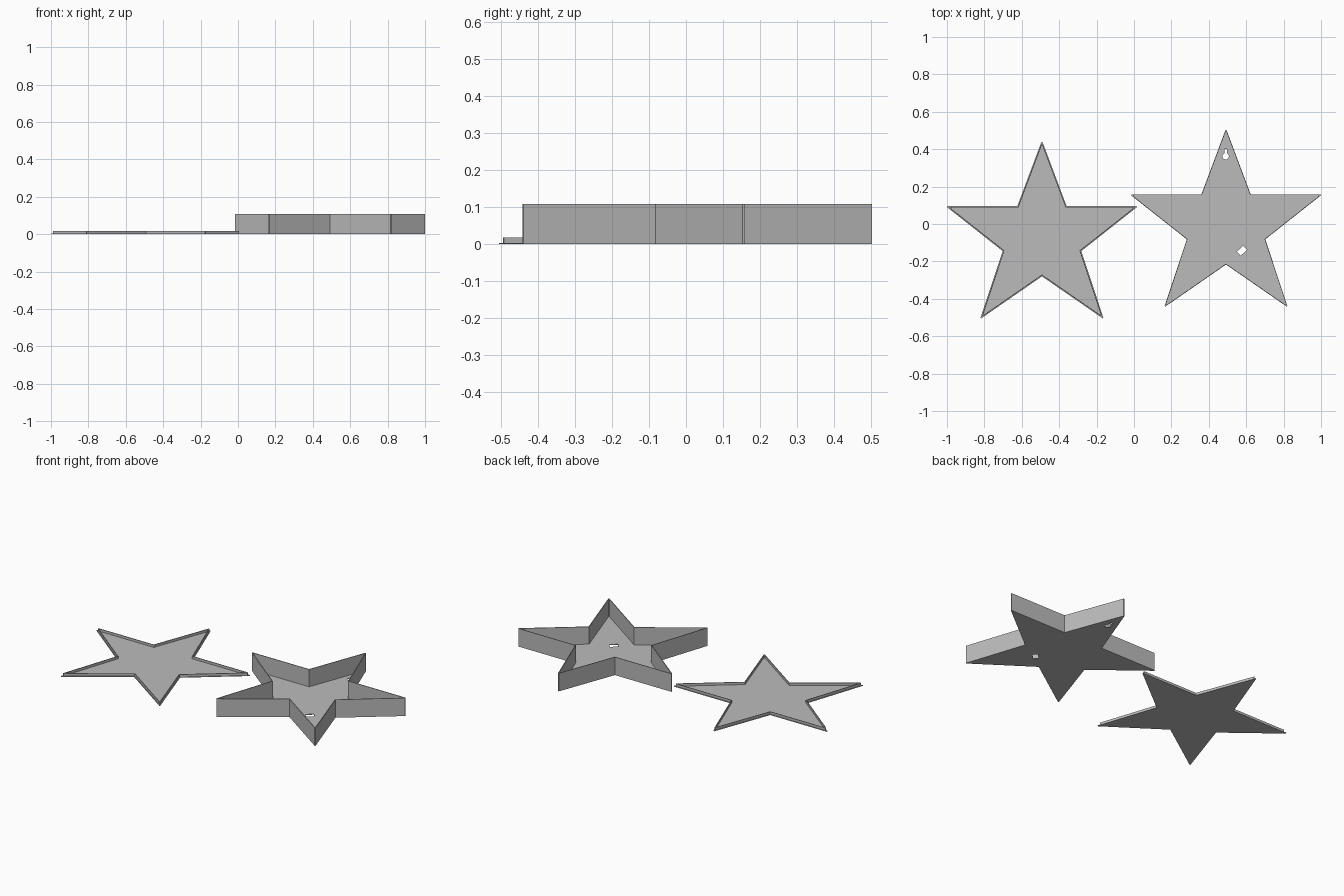
import bpy, bmesh, math
from mathutils import Vector

if "Cube" in bpy.data.objects:
    bpy.data.objects.remove(bpy.data.objects["Cube"])

grey = bpy.data.materials.new("plain grey")
grey.diffuse_color = (0.5, 0.5, 0.5, 1)
grey.use_nodes = True
grey.node_tree.nodes["Principled BSDF"].inputs["Base Color"].default_value = grey.diffuse_color

# Right half of the sharp star, measured from its axis; the rest is mirrored
HALF = [(0, 0.510), (0.132, 0.158), (0.514, 0.158), (0.210, -0.082),
        (0.331, -0.446), (0, -0.217)]
STAR = HALF + [(-x, y) for x, y in HALF[-2:0:-1]]


def star_outline(inset):
    """Star moved inward by a wall distance, with slightly blunted tips."""
    pts = [Vector(p) for p in STAR]
    n, moved = len(pts), []
    for i, p in enumerate(pts):
        a = (p - pts[i - 1]).normalized()
        b = (pts[(i + 1) % n] - p).normalized()
        na, nb = Vector((a.y, -a.x)), Vector((b.y, -b.x))
        moved.append(p + (na + nb) * inset / (1 + na.dot(nb)))
    out = []
    for i, p in enumerate(moved):
        if i % 2 == 0 and i != 5:
            for q in (moved[i - 1], moved[(i + 1) % n]):
                out.append(p + (q - p).normalized() * 0.008)
        else:
            out.append(p)
    return out


def mesh_object(name, bm):
    bmesh.ops.recalc_face_normals(bm, faces=bm.faces)
    me = bpy.data.meshes.new(name)
    bm.to_mesh(me)
    bm.free()
    me.materials.append(grey)
    ob = bpy.data.objects.new(name, me)
    bpy.context.collection.objects.link(ob)
    return ob


def loft(name, rings, x, y):
    """Close a stack of equal-count rings, each (outline, height), into a solid."""
    bm = bmesh.new()
    loops = [[bm.verts.new((p[0] + x, p[1] + y, z)) for p in pts] for pts, z in rings]
    n = len(loops[0])
    for lo, hi in zip(loops, loops[1:]):
        for i in range(n):
            j = (i + 1) % n
            bm.faces.new((lo[i], lo[j], hi[j], hi[i]))
    bm.faces.new(loops[0])
    bm.faces.new(loops[-1])
    return mesh_object(name, bm)


def star_solid(name, profile, x, y):
    return loft(name, [(star_outline(d), z) for d, z in profile], x, y)


# Open star tray with thin walls
tray = star_solid("star_tray", [(0, 0), (0, 0.108), (0.004, 0.108), (0.004, 0.004)],
                  0.492, 0.0)

# Shallow star lid with an inset lip
star_solid("star_lid", [(0, 0), (0, 0.003), (0.004, 0.003), (0.004, 0.018),
                        (0.008, 0.018), (0.008, 0.003)], -0.492, -0.063)

# Keyhole for hanging: round opening with a narrow slot above
keyhole = [(0.017 * math.cos(t), 0.017 * math.sin(t))
           for t in (math.radians(115 + 310 * k / 16) for k in range(17))]
keyhole += [(0.007, 0.038), (-0.007, 0.038)]

# Turned rectangular cable slot
c = math.cos(math.radians(42))
s = math.sin(math.radians(42))
slot = [(u * c - v * s, u * s + v * c)
        for u, v in ((-0.023, -0.015), (0.023, -0.015), (0.023, 0.015), (-0.023, 0.015))]

# Cut both openings through the tray floor
for name, shape, x, y in (("keyhole_cutter", keyhole, 0.49, 0.362),
                          ("slot_cutter", slot, 0.577, -0.143)):
    cutter = loft(name, [(shape, -0.02), (shape, 0.03)], x, y)
    cutter.hide_render = True
    mod = tray.modifiers.new(name, 'BOOLEAN')
    mod.operation = 'DIFFERENCE'
    mod.solver = 'EXACT'
    mod.object = cutter
    bpy.context.view_layer.objects.active = tray
    bpy.ops.object.modifier_apply(modifier=mod.name)
    bpy.data.objects.remove(cutter)
